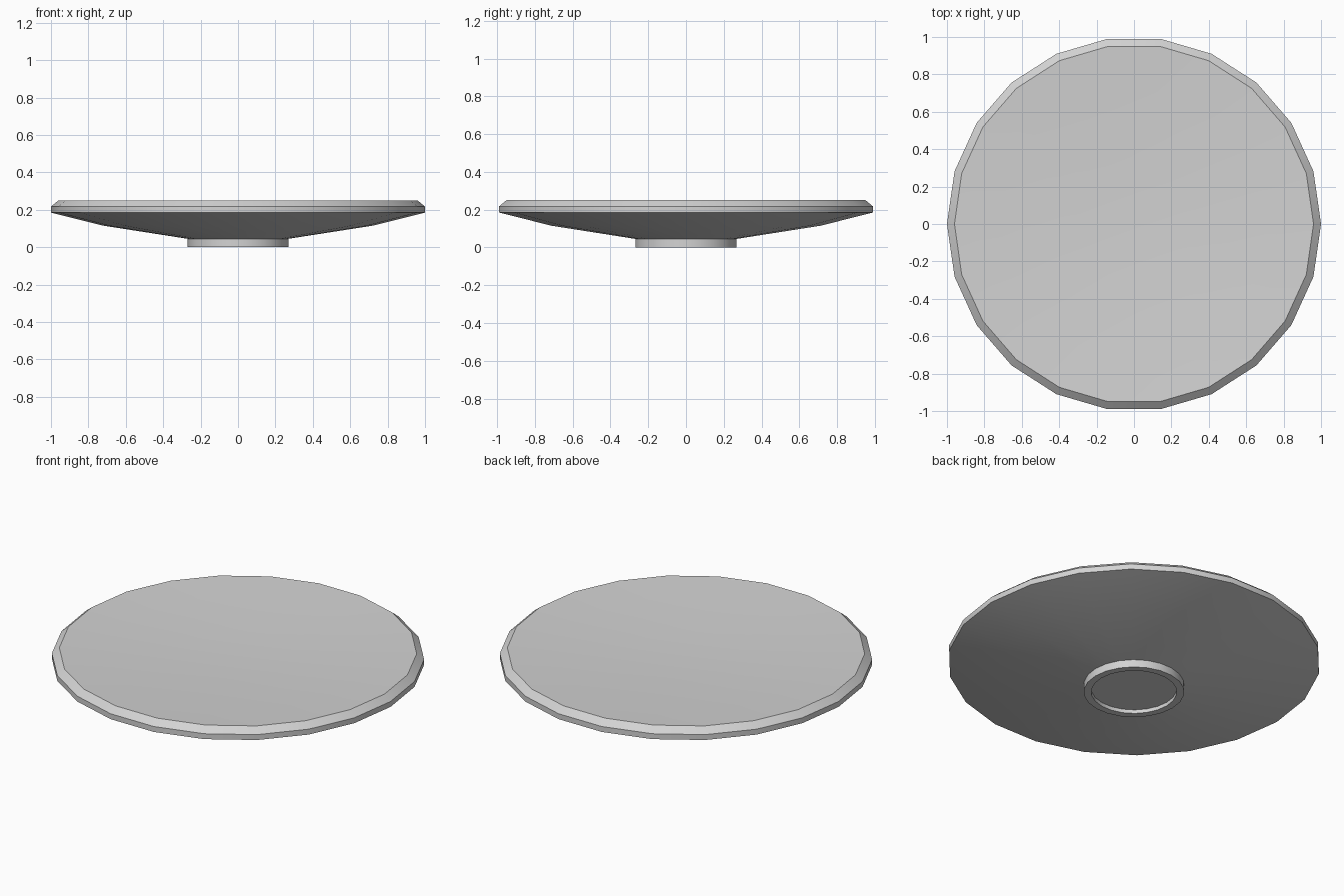
import bpy
import bmesh
import math

if "Cube" in bpy.data.objects:
    bpy.data.objects.remove(bpy.data.objects["Cube"], do_unlink=True)

SIDES = 22

# Pale ceramic glaze
glaze = bpy.data.materials.new("pale_grey")
colour = (0.65, 0.65, 0.65, 1)
glaze.use_nodes = True
glaze.diffuse_color = colour
glaze.node_tree.nodes["Principled BSDF"].inputs["Base Color"].default_value = colour


def lathe(name, profile):
    """Revolve a (radius, height) profile that starts and ends on the axis."""
    bm = bmesh.new()
    rings = []
    for radius, height in profile:
        if radius == 0:
            rings.append([bm.verts.new((0, 0, height))] * SIDES)
        else:
            angles = [math.tau * i / SIDES for i in range(SIDES)]
            rings.append([bm.verts.new((radius * math.cos(a), radius * math.sin(a), height))
                          for a in angles])
    for low, high in zip(rings, rings[1:]):
        for i in range(SIDES):
            j = (i + 1) % SIDES
            corners = dict.fromkeys((low[i], low[j], high[j], high[i]))
            bm.faces.new(list(corners))
    bmesh.ops.recalc_face_normals(bm, faces=bm.faces)
    mesh = bpy.data.meshes.new(name)
    bm.to_mesh(mesh)
    bm.free()
    mesh.materials.append(glaze)
    obj = bpy.data.objects.new(name, mesh)
    bpy.context.collection.objects.link(obj)
    return obj


foot_ring = [(0, 0.022), (0.23, 0.022), (0.23, 0), (0.27, 0), (0.27, 0.045)]
underside = [(0.72, 0.115), (1, 0.185)]
rim = [(1, 0.217), (0.96, 0.25)]
shallow_dish = [(0.72, 0.238), (0.3, 0.222), (0, 0.22)]

plate = lathe("plate", foot_ring + underside + rim + shallow_dish)

# Soft round surfaces with crisp rim and foot edges
bpy.ops.object.select_all(action="DESELECT")
plate.select_set(True)
bpy.context.view_layer.objects.active = plate
bpy.ops.object.shade_smooth_by_angle(angle=math.radians(30))
